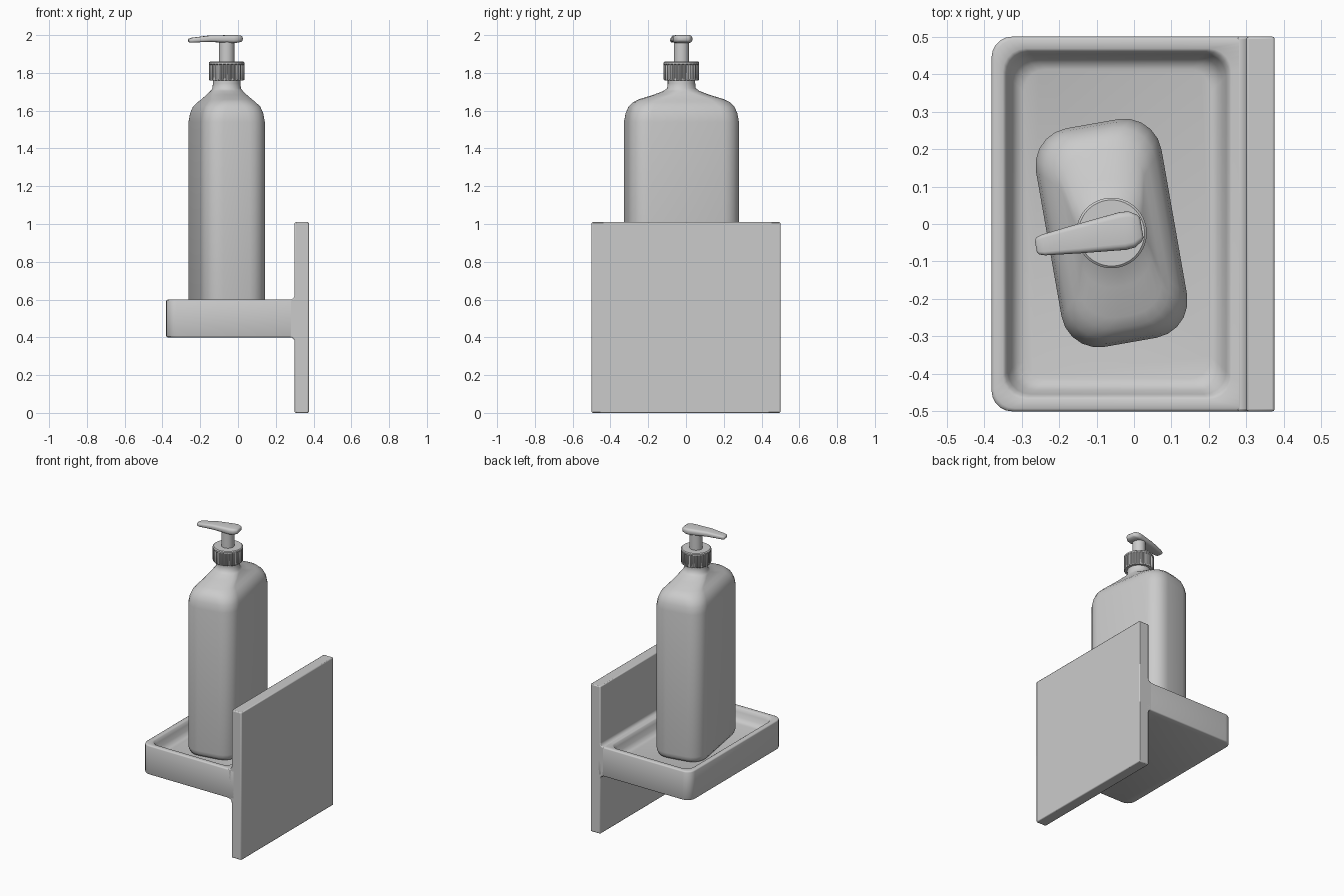
import bpy, bmesh, math
from mathutils import Vector

if "Cube" in bpy.data.objects:
    bpy.data.objects.remove(bpy.data.objects["Cube"])

grey = bpy.data.materials.new("plain grey")
grey.use_nodes = True
COL = (0.6, 0.6, 0.6, 1)
grey.diffuse_color = COL
grey.node_tree.nodes["Principled BSDF"].inputs["Base Color"].default_value = COL

AXIS = (-0.06, -0.024, 0)
TURN = math.radians(10)


def finish(name, bm, angle=35, loc=(0, 0, 0), rot=0, bevel=0):
    """Turn a bmesh into a shaded object."""
    bmesh.ops.recalc_face_normals(bm, faces=bm.faces)
    me = bpy.data.meshes.new(name)
    bm.to_mesh(me)
    bm.free()
    ob = bpy.data.objects.new(name, me)
    bpy.context.collection.objects.link(ob)
    me.materials.append(grey)
    ob.location = loc
    ob.rotation_euler.z = rot
    if bevel:
        mod = ob.modifiers.new("edge_softening", 'BEVEL')
        mod.width, mod.segments = bevel, 2
        mod.limit_method, mod.angle_limit = 'ANGLE', math.radians(60)
    bpy.ops.object.select_all(action='DESELECT')
    ob.select_set(True)
    bpy.context.view_layer.objects.active = ob
    bpy.ops.object.shade_smooth_by_angle(angle=math.radians(angle))
    return ob


def rounded(hx, hy, r, seg=5, cx=0, cy=0):
    """Rounded rectangle outline; a circle when hx = hy = r."""
    pts = []
    for q, (sx, sy) in enumerate([(1, 1), (-1, 1), (-1, -1), (1, -1)]):
        for i in range(seg + 1):
            a = math.pi / 2 * (q + i / (seg + 1 if hx == r else seg))
            pts.append((cx + sx * (hx - r) + r * math.cos(a),
                        cy + sy * (hy - r) + r * math.sin(a)))
    return pts


def loft(rings):
    """Skin a stack of equal-length rings and cap both ends."""
    bm = bmesh.new()
    rows = [[bm.verts.new(p) for p in ring] for ring in rings]
    n = len(rows[0])
    for a, b in zip(rows, rows[1:]):
        for i in range(n):
            j = (i + 1) % n
            bm.faces.new((a[i], a[j], b[j], b[i]))
    bm.faces.new(rows[0])
    bm.faces.new(rows[-1])
    return bm


def stack(levels):
    return loft([[(x, y, z) for x, y in pts] for z, pts in levels])


# Wall plate with coved joints to the tray
COVE = 0.025
arc = [(0.30 - COVE + COVE * math.sin(t), COVE - COVE * math.cos(t))
       for t in [math.pi / 2 * i / 6 for i in range(7)]]
profile = [(0.375, 0), (0.375, 1.01), (0.30, 1.01)]
profile += [(x, 0.6 + d) for x, d in reversed(arc)]
profile += [(x, 0.4 - d) for x, d in arc] + [(0.30, 0)]
bm = bmesh.new()
face = bm.faces.new([bm.verts.new((x, -0.5, z)) for x, z in profile])
out = bmesh.ops.extrude_face_region(bm, geom=[face])
bmesh.ops.translate(bm, vec=Vector((0, 1, 0)),
                    verts=[v for v in out["geom"] if isinstance(v, bmesh.types.BMVert)])
finish("wall_plate", bm, bevel=0.006)


# Tray with a sunken dish
def outer(inset):
    return rounded(0.375 - inset, 0.5 - inset, 0.055, cx=-0.005)


def dish(inset):
    return rounded(0.305 - inset, 0.468 - inset, 0.06, cx=-0.045)


finish("tray", stack([(0.40, outer(0.008)), (0.403, outer(0.002)), (0.408, outer(0)),
                      (0.592, outer(0)), (0.597, outer(0.002)), (0.60, outer(0.008)),
                      (0.60, dish(0)), (0.595, dish(0.007)), (0.575, dish(0.014)),
                      (0.545, dish(0.025)), (0.527, dish(0.038)), (0.52, dish(0.055))]), 60)


# Bottle body, shoulders and neck
def body(inset, r=0.1):
    return rounded(0.17 - inset, 0.296 - inset, r)


def ring(r):
    return rounded(r, r, r)


finish("bottle", stack([(0.52, body(0.03, 0.08)), (0.527, body(0.013, 0.09)),
                        (0.545, body(0.003)), (0.565, body(0)), (1.54, body(0)),
                        (1.585, body(0.007)), (1.62, body(0.02)), (1.645, body(0.042)),
                        (1.66, rounded(0.112, 0.225, 0.09)),
                        (1.685, rounded(0.096, 0.145, 0.085)),
                        (1.705, rounded(0.083, 0.095, 0.08)), (1.718, ring(0.076)),
                        (1.745, ring(0.073)), (1.78, ring(0.073))]),
       50, AXIS, TURN)

# Ribbed cap
RIBS = 28


def ribbed(depth, r=0.094):
    pts = []
    for i in range(RIBS):
        for k, drop in enumerate((0, 0, depth, depth)):
            a = 2 * math.pi * (i + k / 4) / RIBS
            pts.append(((r - drop) * math.cos(a), (r - drop) * math.sin(a)))
    return pts


finish("cap", stack([(1.76, ribbed(0, 0.089)), (1.764, ribbed(0.005)),
                     (1.843, ribbed(0.005)), (1.846, ribbed(0)), (1.855, ribbed(0)),
                     (1.86, ribbed(0, 0.088))]), 35, AXIS, TURN)

# Pump stem
finish("pump_stem", stack([(1.85, ring(0.041)), (1.975, ring(0.041))]), 35, AXIS, TURN)

# Pump head and spout: x, half width, underside, top
stations = [(0.082, 0.026, 1.972, 1.990), (0.076, 0.036, 1.965, 1.996),
            (0.055, 0.049, 1.960, 2.0), (0.03, 0.051, 1.958, 2.0),
            (-0.09, 0.039, 1.964, 1.998), (-0.185, 0.028, 1.961, 1.986),
            (-0.2, 0.023, 1.962, 1.982), (-0.205, 0.015, 1.966, 1.978)]
rings = []
for x, w, lo, hi in stations:
    h = (hi - lo) / 2
    rings.append([(x, y, z) for y, z in rounded(w, h, min(w, h) * 0.8, 4, 0, lo + h)])
finish("pump_head", loft(rings), 50, AXIS, TURN)
